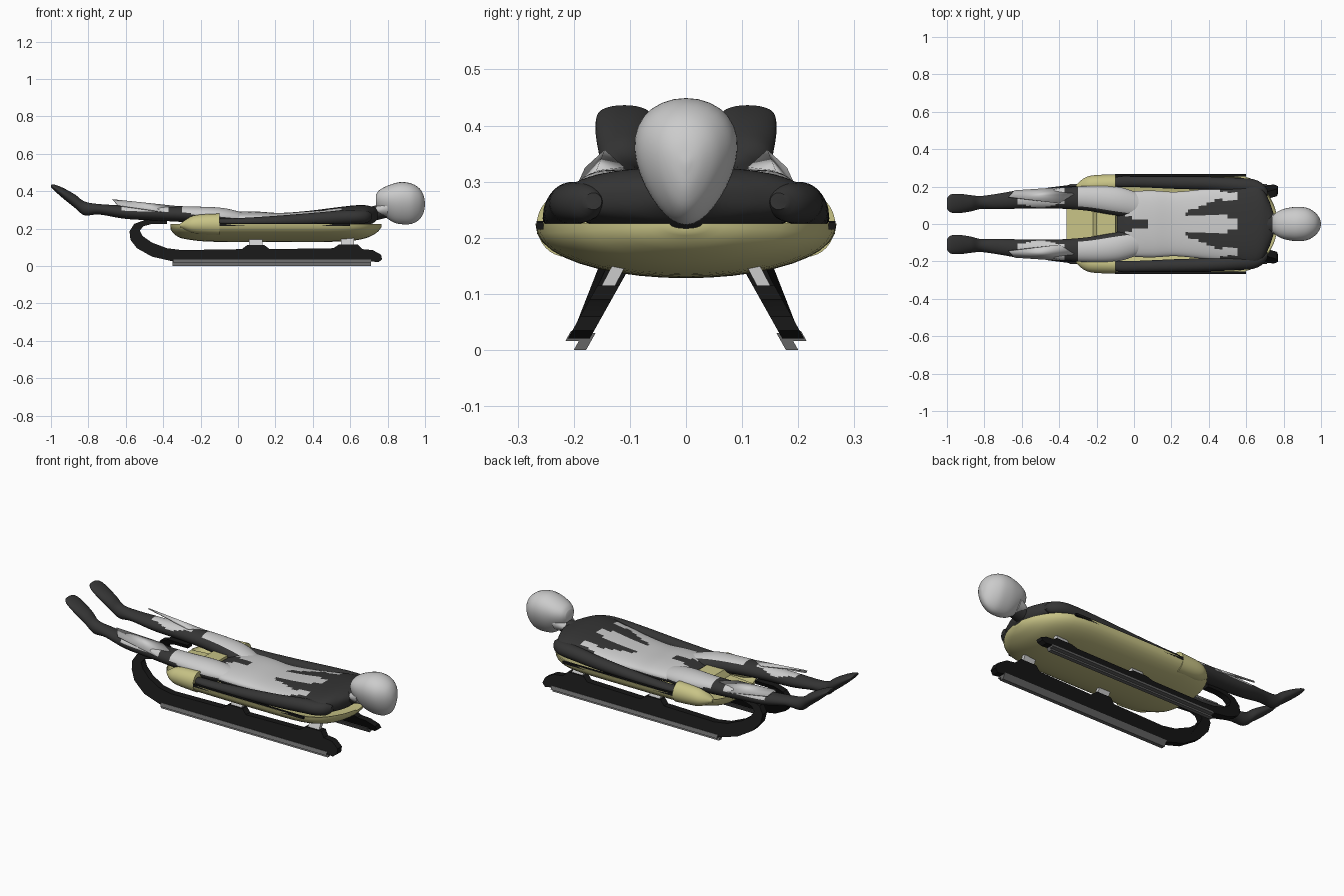
import bpy, bmesh, math
from mathutils import Vector

if "Cube" in bpy.data.objects:
    bpy.data.objects.remove(bpy.data.objects["Cube"])


def material(name, rgb):
    m = bpy.data.materials.new(name)
    m.diffuse_color = (*rgb, 1)
    m.use_nodes = True
    m.node_tree.nodes["Principled BSDF"].inputs["Base Color"].default_value = m.diffuse_color
    return m


DARK = material("dark_suit", (0.035, 0.035, 0.035))
BLACK = material("black_runner", (0.008, 0.008, 0.008))
YELLOW = material("yellow_shell", (0.58, 0.55, 0.24))
GREY = material("light_grey", (0.55, 0.55, 0.55))
STEEL = material("steel", (0.13, 0.13, 0.13))


def finish(name, bm, mats, mirror=False, paint=None):
    bmesh.ops.recalc_face_normals(bm, faces=bm.faces[:])
    if paint:
        for f in bm.faces:
            f.material_index = 1 if paint(f.calc_center_median(), f.normal) else 0
    me = bpy.data.meshes.new(name)
    bm.to_mesh(me)
    bm.free()
    ob = bpy.data.objects.new(name, me)
    bpy.context.collection.objects.link(ob)
    for m in mats:
        me.materials.append(m)
    if mirror:
        mod = ob.modifiers.new("mirror", "MIRROR")
        mod.use_axis = (False, True, False)
        mod.use_mirror_merge = False
    return ob


def spline(stations, sub):
    pts = [Vector(s) for s in stations]
    out = []
    for i in range(len(pts) - 1):
        a, b, c, d = pts[max(i - 1, 0)], pts[i], pts[i + 1], pts[min(i + 2, len(pts) - 1)]
        for k in range(sub):
            t = k / sub
            out.append(0.5 * (2 * b + (c - a) * t + (2 * a - 5 * b + 4 * c - d) * t * t
                              + (3 * b - a - 3 * c + d) * t ** 3))
    return out + [pts[-1]]


def loft(name, stations, section, mats, sub=4, mirror=False, paint=None):
    """Stations are (x, y, z, half width, half height)."""
    bm = bmesh.new()
    rings = []
    for x, y, z, ry, rz in spline(stations, sub):
        rings.append([bm.verts.new((x, y + ry * u, z + rz * v)) for u, v in section])
    n = len(section)
    for r, s in zip(rings, rings[1:]):
        for i in range(n):
            bm.faces.new((r[i], r[(i + 1) % n], s[(i + 1) % n], s[i]))
    bm.faces.new(rings[0])
    bm.faces.new(rings[-1])
    return finish(name, bm, mats, mirror, paint)


def extrude(name, profile, y0, y1, mats, lean=0.0, mirror=False):
    """Extrude an xz profile along y, leaning inwards with height, less above the bow."""
    bm = bmesh.new()
    a, b = [[bm.verts.new((x, y - lean * (min(z, .15) + .3 * max(z - .15, 0)), z))
             for x, z in profile] for y in (y0, y1)]
    bm.faces.new(a)
    bm.faces.new(b[::-1])
    for i in range(len(a)):
        j = (i + 1) % len(a)
        bm.faces.new((a[i], b[i], b[j], a[j]))
    return finish(name, bm, mats, mirror)


def ellipse(n, p=1.0):
    pw = lambda v: math.copysign(abs(v) ** p, v)
    return [(pw(math.cos(2 * math.pi * i / n)), pw(math.sin(2 * math.pi * i / n))) for i in range(n)]


OVAL = ellipse(32)

# shell: shallow bowl with an inner skin
arc = [math.pi * i / 20 for i in range(21)]
bowl = [(math.cos(t), -math.sin(t) ** 0.9 if 0 < t < 3.14 else 0) for t in arc]
bowl += [(0.96 * math.cos(t), -0.55 * max(math.sin(t), 0)) for t in reversed(arc)]
loft("shell", [(-.36, 0, .225, .10, .03), (-.34, 0, .225, .16, .055), (-.3, 0, .225, .21, .077),
               (-.2, 0, .225, .252, .092), (-.08, 0, .225, .266, .096), (.3, 0, .225, .268, .097),
               (.55, 0, .225, .262, .094), (.67, 0, .225, .215, .08), (.74, 0, .225, .12, .048),
               (.768, 0, .225, .03, .015)], bowl, [YELLOW])

# seat tongue between the thighs and raised side lobes
extrude("centre_tongue", [(-.36, .2), (-.36, .222), (-.22, .232), (-.20, .268), (-.10, .275),
                          (-.09, .2)], -.09, .09, [YELLOW])
loft("side_lobe", [(-.31, .195, .217, .012, .008), (-.27, .203, .22, .04, .034),
                   (-.22, .21, .223, .05, .05), (-.1, .214, .223, .052, .057)],
     OVAL, [YELLOW], mirror=True)
extrude("side_rim", [(-.1, .215), (.6, .215), (.6, .228), (-.1, .23)], .254, .266, [BLACK], mirror=True)

# runners with curled bows, steel edges and bridge posts
LEAN = 0.56
runner = [(.71, .025), (.75, .02), (.77, .035), (.765, .06), (.72, .085), (.665, .09), (.64, .115),
          (.54, .115), (.51, .095), (.17, .09), (.14, .112), (.05, .112), (.02, .09), (-.3, .085),
          (-.38, .095), (-.46, .125), (-.51, .16), (-.525, .19), (-.505, .213), (-.46, .225),
          (-.38, .225), (-.38, .245), (-.5, .245), (-.555, .225), (-.58, .185), (-.575, .14),
          (-.54, .095), (-.46, .05), (-.35, .025)]
extrude("runner", runner, .183, .222, [BLACK], LEAN, True)
extrude("runner_steel", [(-.35, 0), (.71, 0), (.71, .03), (-.35, .03)], .178, .2, [STEEL], LEAN, True)
extrude("steel_clamp", [(-.345, .016), (.71, .016), (.71, .034), (-.345, .034)], .195, .224,
        [STEEL], LEAN, True)
for label, x in (("front", .095), ("rear", .585)):
    extrude(label + "_bridge_post", [(x - .035, .1), (x + .035, .1), (x + .035, .155), (x - .035, .155)],
            .19, .214, [], LEAN, True)


# rider torso with light panels
def torso_paint(c, n):
    ay = abs(c.y)
    if n.z < 0.1 or c.x > .55 or c.x < -.05:
        return False
    if c.x < .19:
        return ay > .25 * max(0, .12 - c.x)
    if c.x > .46:
        return ay < .03 + (.55 - c.x) * .2 or .13 < ay < .17
    return not (.27 < c.x and .045 < ay < .06 + (c.x - .27) * .4)


loft("torso", [(-.09, 0, .24, .12, .028), (-.02, 0, .248, .17, .042), (.1, 0, .248, .178, .043),
               (.22, 0, .246, .172, .038), (.36, 0, .25, .185, .043), (.5, 0, .258, .205, .052),
               (.62, 0, .268, .22, .056), (.68, 0, .272, .2, .053), (.72, 0, .272, .13, .044),
               (.745, 0, .277, .06, .028)], ellipse(64, .85), [DARK, GREY], 10, paint=torso_paint)


# legs and pointed feet
def leg_paint(c, n):
    y = c.y - .13
    if n.z < .15:
        return False
    if c.x > -.3:
        return y > -.03 - (c.x + .3) * .15
    return -.62 < c.x < -.36 and y > -.045 + abs(c.x + .5) * .2


loft("leg", [(.06, .09, .246, .06, .03), (-.08, .12, .262, .078, .048), (-.25, .137, .275, .066, .043),
             (-.42, .138, .282, .055, .04), (-.6, .132, .288, .05, .036), (-.74, .12, .303, .04, .028),
             (-.82, .115, .308, .035, .037), (-.87, .111, .345, .043, .036), (-.93, .11, .386, .051, .029),
             (-.98, .11, .418, .048, .017), (-1, .11, .428, .028, .006)],
     OVAL, [DARK, GREY], 7, True, leg_paint)

# loose shin panels
bm = bmesh.new()
v = [bm.verts.new(p) for p in ((-.67, .145, .357), (-.64, .18, .325), (-.4, .196, .29),
                               (-.32, .16, .32), (-.4, .11, .326))]
for i in (1, 2, 3):
    bm.faces.new((v[0], v[i], v[i + 1]))
panel = finish("shin_panel", bm, [GREY], True)
panel.modifiers.new("thickness", "SOLIDIFY").thickness = .005

# arms lying along the shell
loft("arm", [(.715, .165, .265, .015, .015), (.69, .18, .263, .034, .032), (.64, .196, .262, .043, .037),
             (.56, .205, .26, .041, .038), (.4, .217, .25, .036, .034), (.2, .222, .24, .033, .028),
             (.02, .226, .235, .029, .022), (-.08, .226, .236, .028, .018), (-.12, .222, .238, .016, .01)],
     OVAL, [DARK], mirror=True)

# neck, egg-shaped helmet and chin visor edge
loft("neck", [(.66, 0, .275, .07, .042), (.74, 0, .285, .05, .04), (.82, 0, .325, .055, .06)], OVAL, [DARK])
egg = [(u * (1 + .28 * w), w) for u, w in ellipse(32)]
loft("helmet", [(.738, 0, .348, .035, .035), (.755, 0, .345, .055, .06), (.79, 0, .342, .074, .083),
                (.835, 0, .337, .085, .105), (.88, 0, .336, .089, .113), (.93, 0, .333, .082, .107),
                (.97, 0, .332, .058, .083), (.992, 0, .332, .03, .047), (1, 0, .332, .004, .006)],
     egg, [])
loft("visor_lip", [(.725, 0, .296, .035, .012), (.75, 0, .3, .055, .03), (.8, 0, .315, .07, .055)], OVAL, [])

bpy.ops.object.select_all(action="SELECT")
bpy.context.view_layer.objects.active = bpy.context.selected_objects[0]
bpy.ops.object.shade_smooth_by_angle(angle=math.radians(35))
